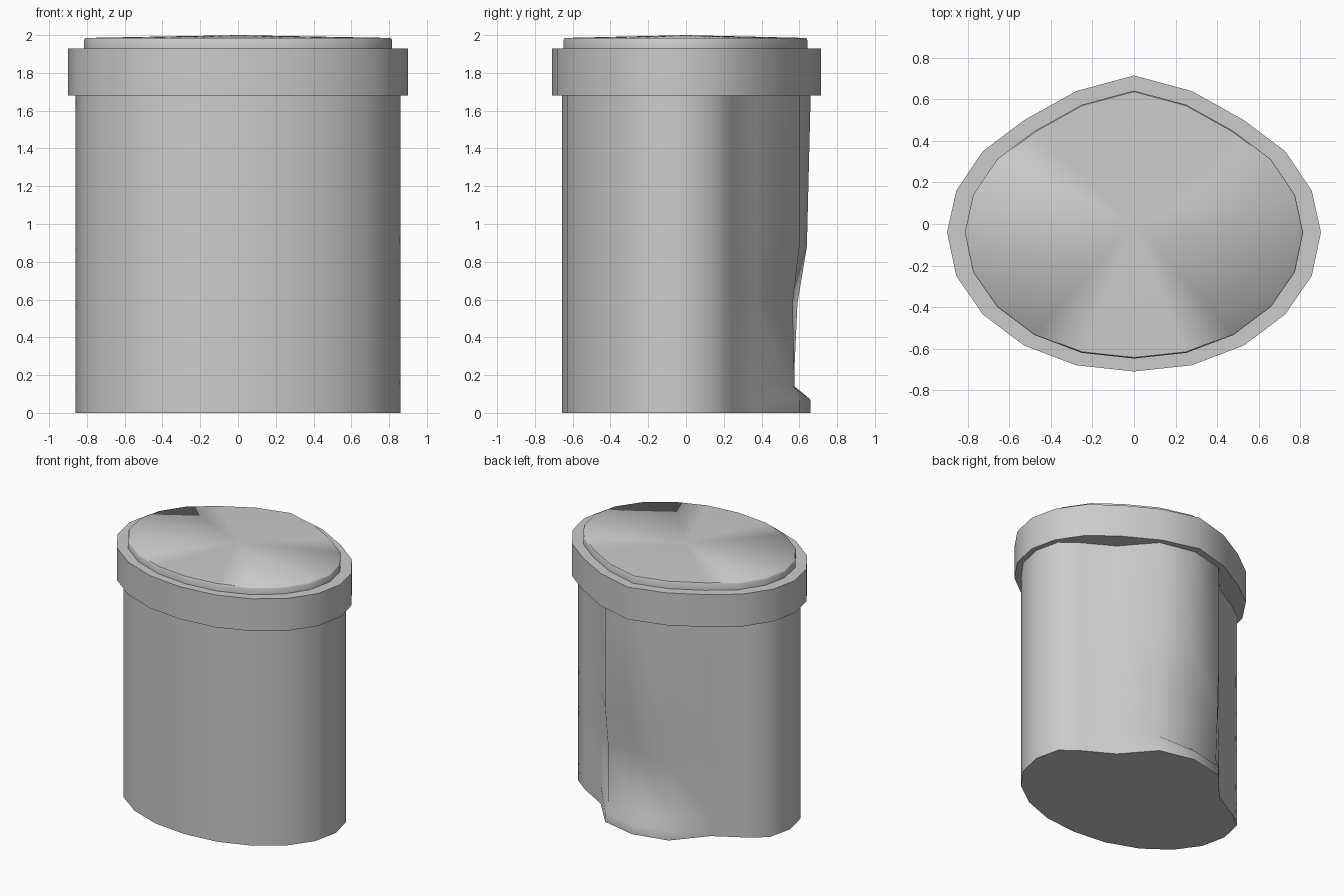
import bpy, bmesh, math

if "Cube" in bpy.data.objects:
    bpy.data.objects.remove(bpy.data.objects["Cube"])

# Half outline of the oval (back to front), 18 degrees per step
LID_Y = [0.715, 0.64, 0.50, 0.35, 0.16, -0.04, -0.25, -0.435, -0.585, -0.68, -0.71]
LID = [(0.9 * math.sin(math.radians(18 * k)), y) for k, y in enumerate(LID_Y)]


def scaled(outline, sx, sy, dy=0.0):
    return [(x * sx, y * sy + dy) for x, y in outline]


def ring(half, z):
    """Mirror a half outline into a closed ring of points."""
    full = half + [(-x, y) for x, y in half[-2:0:-1]]
    return [(x, y, z) for x, y in full]


def loft(name, rings, apex=None, angle=32):
    bm = bmesh.new()
    loops = [[bm.verts.new(p) for p in r] for r in rings]
    n = len(loops[0])
    for a, b in zip(loops, loops[1:]):
        for i in range(n):
            j = (i + 1) % n
            bm.faces.new((a[i], a[j], b[j], b[i]))
    bm.faces.new(loops[0])
    if apex:
        tip = bm.verts.new(apex)
        for i in range(n):
            bm.faces.new((loops[-1][i], loops[-1][(i + 1) % n], tip))
    else:
        bm.faces.new(loops[-1])
    bmesh.ops.recalc_face_normals(bm, faces=bm.faces)
    mesh = bpy.data.meshes.new(name)
    bm.to_mesh(mesh)
    bm.free()
    obj = bpy.data.objects.new(name, mesh)
    bpy.context.collection.objects.link(obj)
    bpy.ops.object.select_all(action='DESELECT')
    obj.select_set(True)
    bpy.context.view_layer.objects.active = obj
    bpy.ops.object.shade_smooth_by_angle(angle=math.radians(angle))
    return obj


# Body: oval with a creased lobe at the back, hollowed near the foot
body_half = scaled(LID, 0.955, 0.925)
body_half[2] = (0.47, 0.37)
body_half[3] = (0.69, 0.245)
# z, then y of lobe centre, right side and left side
LOBE = [(0.0, 0.66, 0.60, 0.60), (0.07, 0.66, 0.60, 0.60),
        (0.14, 0.575, 0.565, 0.57), (0.58, 0.55, 0.565, 0.59),
        (0.88, 0.64, 0.60, 0.60), (1.68, 0.66, 0.60, 0.60)]
body_rings = []
for z, centre_y, right_y, left_y in LOBE:
    points = ring(body_half, z)
    points[0] = (0, centre_y, z)
    points[1] = (0.27, right_y, z)
    points[-1] = (-0.27, left_y, z)
    body_rings.append(points)
loft("body", body_rings, angle=65)

# Lid rim
loft("lid_rim", [ring(LID, 1.68), ring(LID, 1.93)])

# Raised, very slightly domed lid panel
panel = scaled(LID, 0.905, 0.905, -0.005)
loft("lid_panel", [ring(panel, 1.92), ring(panel, 1.975),
                   ring(scaled(panel, 0.992, 0.992), 1.985)],
     apex=(0, 0, 2.0), angle=60)
